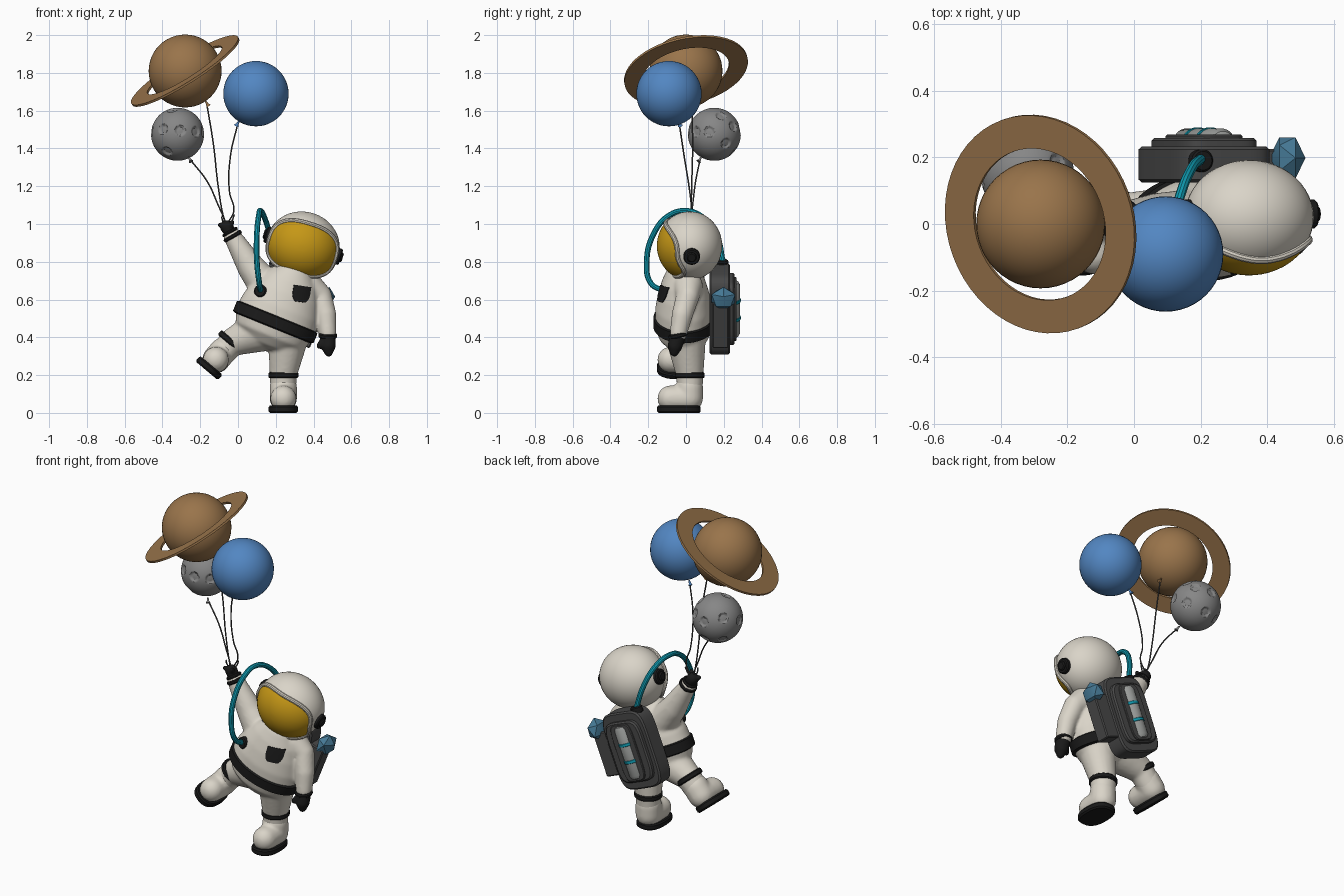
import bpy, bmesh, math
from mathutils import Vector, Matrix
from mathutils.bvhtree import BVHTree

if "Cube" in bpy.data.objects:
    bpy.data.objects.remove(bpy.data.objects["Cube"])

def mat(name, r, g, b):
    m = bpy.data.materials.new(name)
    m.diffuse_color = (r, g, b, 1)
    m.use_nodes = True
    m.node_tree.nodes["Principled BSDF"].inputs["Base Color"].default_value = m.diffuse_color
    return m

SUIT = mat("suit white", .70, .66, .58)
BLACK = mat("black rubber", .01, .01, .01)
GOLD = mat("visor gold", .56, .31, .008)
DARK = mat("dark grey", .065, .065, .065)
LIGHT = mat("tank grey", .32, .33, .32)
TEAL = mat("hose teal", .005, .32, .43)
BLUE = mat("balloon blue", .085, .24, .54)
BROWN = mat("planet brown", .32, .175, .07)
MOON = mat("moon grey", .24, .24, .24)
GEM = mat("crystal blue", .06, .19, .30)

def finish(name, bm, m):
    bmesh.ops.recalc_face_normals(bm, faces=bm.faces)
    me = bpy.data.meshes.new(name)
    bm.to_mesh(me)
    bm.free()
    me.materials.append(m)
    ob = bpy.data.objects.new(name, me)
    bpy.context.collection.objects.link(ob)
    return ob

def frame(pos, axis=None, tilt=0):
    """Matrix at pos, with z along axis or tilted sideways about y."""
    r = Vector(axis).to_track_quat('Z', 'Y').to_matrix().to_4x4() if axis else Matrix.Rotation(math.radians(tilt), 4, 'Y')
    return Matrix.Translation(pos) @ r

def loop(a, b, p, n):
    """Superellipse outline."""
    out = []
    for i in range(n):
        c, s = math.cos(2 * math.pi * i / n), math.sin(2 * math.pi * i / n)
        out.append((a * math.copysign(abs(c) ** (2 / p), c), b * math.copysign(abs(s) ** (2 / p), s)))
    return out

def add_rings(bm, prof, M, p=2, n=48, cap=True):
    """Loft superellipse sections (z, half width, half depth)."""
    rows = [[bm.verts.new(M @ Vector((x, y, z))) for x, y in loop(a, b, p, n)] for z, a, b in prof]
    for r, s in zip(rows, rows[1:]):
        for i in range(n):
            bm.faces.new((r[i], r[(i + 1) % n], s[(i + 1) % n], s[i]))
    if cap:
        bm.faces.new(rows[0][::-1])
        bm.faces.new(rows[-1])

def rings(name, prof, M, m, p=2, n=48, cap=True):
    bm = bmesh.new()
    add_rings(bm, prof, M, p, n, cap)
    bmesh.ops.remove_doubles(bm, verts=bm.verts, dist=1e-5)
    return finish(name, bm, m)

def disc(name, M, r, h, m, e=.006):
    """Cylinder with softened rims."""
    return rings(name, [(-h, r - e, r - e), (-h + e, r, r), (h - e, r, r), (h, r - e, r - e)], M, m)

def ball(name, pos, r, m, M=Matrix()):
    bm = bmesh.new()
    bmesh.ops.create_uvsphere(bm, u_segments=48, v_segments=24, radius=1,
                              matrix=Matrix.Translation(pos) @ M @ Matrix.Diagonal((*r, 1)))
    return finish(name, bm, m)

def blob(name, paths, m, M=Matrix(), bm=None, voxel=.009, it=5):
    """Sweep spheres along paths of (x, y, z, radius) and fuse them smoothly."""
    bm = bm or bmesh.new()
    for path in paths:
        for p, q in zip(path, path[1:]):
            for i in range(13):
                v = Vector(p).lerp(Vector(q), i / 12)
                bmesh.ops.create_uvsphere(bm, u_segments=20, v_segments=12, radius=v.w,
                                          matrix=M @ Matrix.Translation(v.xyz))
    ob = finish(name, bm, m)
    rm = ob.modifiers.new("fuse", 'REMESH')
    rm.mode, rm.voxel_size, rm.use_smooth_shade = 'VOXEL', voxel, True
    sm = ob.modifiers.new("soften", 'SMOOTH')
    sm.factor, sm.iterations = .5, it
    return ob

def tube(name, pts, r, m, closed=False):
    cu = bpy.data.curves.new(name, 'CURVE')
    cu.dimensions, cu.bevel_depth, cu.bevel_resolution, cu.resolution_u, cu.use_fill_caps = '3D', r, 3, 8, True
    sp = cu.splines.new('BEZIER')
    sp.bezier_points.add(len(pts) - 1)
    for b, p in zip(sp.bezier_points, pts):
        b.co, b.handle_left_type, b.handle_right_type = p, 'AUTO', 'AUTO'
    sp.use_cyclic_u = closed
    cu.materials.append(m)
    ob = bpy.data.objects.new(name, cu)
    bpy.context.collection.objects.link(ob)

# Suit: leaning torso fused with arms and legs
BODY = frame((.198, -.012, .483), tilt=22)
bm = bmesh.new()
add_rings(bm, [(-.15, .06, .05), (-.13, .13, .09), (-.08, .195, .135), (0, .222, .152), (.08, .212, .15),
               (.16, .185, .135), (.23, .15, .115), (.29, .10, .09), (.33, .06, .06)], BODY)
suit = blob("suit", [
    [(.17, .01, .64, .095), (.07, .02, .77, .074), (-.03, .02, .935, .047)],
    [(.37, .01, .67, .08), (.435, .01, .62, .062), (.465, -.02, .52, .056), (.475, -.04, .42, .046)],
    [(.13, 0, .44, .115), (-.03, .02, .375, .073), (-.11, .02, .285, .067)],
    [(.265, 0, .39, .105), (.24, .02, .21, .074), (.24, .02, .11, .067)]], SUIT, bm=bm, it=6)
rings("belt", [(-.037, .214, .15), (-.03, .23, .16), (.025, .23, .16), (.032, .215, .15)], BODY, BLACK)

# Boots with soles and knee bands, one planted and one swung out
for side, M in (("planted", frame((.24, 0, 0))), ("raised", frame((-.166, 0, .223), tilt=40))):
    blob(side + "_boot", [[(0, -.083, .076, .069), (0, .005, .078, .073)],
                          [(0, .018, .08, .073), (0, .018, .135, .073)]], SUIT, M)
    rings(side + "_sole", [(0, .07, .108), (.008, .078, .116), (.03, .078, .116), (.038, .072, .11)],
          M @ Matrix.Translation((0, -.038, 0)), BLACK, p=2.5)
    disc(side + "_knee_band", M @ Matrix.Translation((0, .02, .20)), .079, .016, BLACK)

# Gloves and cuffs
up = (-.5, 0, .85)
disc("raised_cuff", frame((-.028, .02, .935), up), .053, .011, BLACK)
disc("raised_cuff_upper", frame((-.042, .02, .958), up), .045, .009, BLACK)
blob("raised_glove", [[(-.042, .02, .955, .032), (-.06, .022, .985, .035)],
                      [(-.06, .02, .985, .02), (-.095, .01, .995, .013)],
                      [(-.05, .01, .98, .02), (-.03, -.01, 1.01, .012)]], BLACK, voxel=.006, it=3)
disc("lowered_cuff", frame((.475, -.043, .41), (.05, -.2, 1)), .05, .012, BLACK)
blob("lowered_glove", [[(.476, -.047, .395, .042), (.478, -.058, .355, .039), (.48, -.062, .32, .022)],
                       [(.46, -.055, .38, .028), (.432, -.07, .355, .017)]], BLACK, voxel=.006, it=3)

# Helmet, visor, visor rim and ear caps
HEAD = frame((.345, .02, .885), tilt=17)
HR = Vector((.195, .172, .18))
ball("helmet", (0, 0, 0), HR, SUIT, HEAD)

def on_helmet(x, z, k):
    d = max(.01, 1 - (x / HR.x) ** 2 - (z / HR.z) ** 2)
    return HEAD @ (Vector((x, -HR.y * math.sqrt(d), z)) * k)

edge = loop(.181, .136, 2.6, 64)
bm = bmesh.new()
rows = [[bm.verts.new(on_helmet(x * k / 12, z * k / 12 - .015, 1.012)) for x, z in edge] for k in range(1, 13)]
bm.faces.new(rows[0])
for r, s in zip(rows, rows[1:]):
    for i in range(64):
        bm.faces.new((r[i], r[(i + 1) % 64], s[(i + 1) % 64], s[i]))
finish("visor", bm, GOLD)
tube("visor_rim", [on_helmet(x, z - .015, 1) for x, z in edge[::2]], .013, SUIT, True)
for s in (-1, 1):
    M = HEAD @ frame((s * .195, .01, 0), (s, 0, 0))
    disc("ear_cap", M, .044, .014, BLACK)
    disc("ear_button", M @ Matrix.Translation((0, 0, .012)), .026, .012, BLACK)

# Chest patch and hose socket, laid on the suit surface
deps = bpy.context.evaluated_depsgraph_get()
tree = BVHTree.FromObject(suit, deps)

def chest(x, z):
    hit = tree.ray_cast(Vector((x, -1, z)), Vector((0, 1, 0)))[0]
    return hit if hit else Vector((x, -.1, z))

bm = bmesh.new()
grid = []
for j in range(7):
    w = .046 * (1 if j > 2 else (.62, .84, .96)[j])
    row = []
    for i in range(7):
        x, z = w * (i - 3) / 3, -.042 + .014 * j
        row.append(bm.verts.new(chest(.336 + x + .15 * z, .63 + z - .15 * x) + Vector((0, -.007, 0))))
    grid.append(row)
for r, s in zip(grid, grid[1:]):
    for i in range(6):
        bm.faces.new((r[i], r[i + 1], s[i + 1], s[i]))
patch = finish("chest_patch", bm, BLACK)
patch.modifiers.new("thickness", 'SOLIDIFY').thickness = .009
sock = chest(.12, .645)
disc("chest_hose_socket", frame(sock, (-.25, -1, .1)), .033, .018, BLACK)

# Backpack: stacked rounded slabs, tank with bands, side box and crystal
PACK = frame((.21, 0, .55), tilt=22)
BACK = PACK @ Matrix.Rotation(-math.pi / 2, 4, 'X')
def slab(name, y0, y1, a, b, e=.008):
    rings(name, [(y0, a - e, b - e), (y0 + e, a, b), (y1 - e, a, b), (y1, a - e, b - e)], BACK, DARK, p=5, n=64)
slab("pack_body", .125, .232, .15, .226)
slab("pack_lid", .22, .258, .122, .178)
slab("pack_lid_trim", .25, .268, .075, .168, .004)
TANK = PACK @ Matrix.Translation((0, .24, 0))
rings("tank", [(-.16, .02, .02), (-.152, .038, .038), (-.135, .047, .047), (.135, .047, .047),
               (.152, .038, .038), (.16, .02, .02)], TANK, LIGHT)
for z in (-.05, .05):
    disc("tank_band", TANK @ Matrix.Translation((0, 0, z)), .05, .009, TEAL, .002)
bm = bmesh.new()
bmesh.ops.create_cube(bm, size=1, matrix=PACK @ Matrix.Translation((.18, .183, 0)) @ Matrix.Diagonal((.11, .085, .26, 1)))
box = finish("pack_side_box", bm, DARK)
box.modifiers.new("edge", 'BEVEL').width = .006
bm = bmesh.new()
bmesh.ops.create_icosphere(bm, subdivisions=1, radius=1,
                           matrix=frame((.46, .198, .605), tilt=22) @ Matrix.Diagonal((.052, .073, .066, 1)))
finish("crystal", bm, GEM)

# Air hose from chest over the shoulder to the pack
tube("air_hose", [sock, (.113, -.185, .685), (.10, -.208, .80), (.10, -.17, .95), (.11, -.09, 1.045),
                  (.118, 0, 1.07), (.14, .09, 1.035), (.172, .165, .93), (.20, .195, .80)], .015, TEAL)
disc("pack_hose_socket", frame((.20, .19, .79), tilt=22), .034, .02, BLACK)

# Balloons: ringed planet, blue planet and cratered moon
PLANET, SEA, LUNA = Vector((-.28, 0, 1.81)), Vector((.095, -.09, 1.69)), Vector((-.32, .15, 1.475))
ball("ringed_planet", PLANET, (.193,) * 3, BROWN)
t = .006
rings("planet_ring", [(-t, .333, .333), (t, .333, .333), (t, .232, .232), (-t, .232, .232), (-t, .333, .333)],
      frame(PLANET, (-.52, -.19, .83)), BROWN, n=56, cap=False)
ball("blue_planet", SEA, (.173,) * 3, BLUE)
craters = [Vector(c).normalized() for c in (
    (-.55, -.8, .2), (.1, -.98, .15), (.7, -.7, .1), (-.4, -.65, -.65), (.96, -.2, .1), (.65, .25, .7), (.6, .7, .3),
    (.84, .45, -.35), (0, 1, .2), (-.7, .6, .4), (-.6, .5, -.6), (-.97, -.1, .1), (.1, .75, -.65), (-.2, -.3, .93))]
bm = bmesh.new()
bmesh.ops.create_icosphere(bm, subdivisions=6, radius=.14)
for v in bm.verts:
    a = min(v.co.angle(c) for c in craters)
    v.co *= 1 - .07 * min(1, max(0, (.21 - a) / .06))
bmesh.ops.translate(bm, verts=bm.verts, vec=LUNA)
finish("moon", bm, MOON)

# Knots and strings gathered in the raised hand
for name, c, knot, m, mid in (
        ("planet", PLANET, (-.166, .03, 1.64), BROWN, [(-.13, .035, 1.42), (-.105, .03, 1.2), (-.075, .025, 1.03)]),
        ("blue", SEA, (0, -.036, 1.535), BLUE, [(-.04, -.01, 1.36), (-.045, .02, 1.17), (-.022, .03, 1.07), (-.05, .03, 1.01)]),
        ("moon", LUNA, (-.256, .075, 1.345), MOON, [(-.16, .05, 1.22), (-.105, .035, 1.1), (-.07, .025, 1.02)])):
    k = Vector(knot)
    rings(name + "_knot", [(-.012, .004, .004), (.008, .007, .007), (.018, .013, .013)], frame(k, k - c), m, n=16)
    tube(name + "_string", [k] + mid + [(-.06, .02, .985)], .004, DARK)
tube("string_ends", [(-.06, .02, .98), (-.085, .01, 1.03), (-.08, 0, 1.05)], .004, DARK)
tube("string_ends_short", [(-.055, .02, .98), (-.03, .03, 1.02), (-.02, .035, 1.05)], .004, DARK)

# Apply modifiers and shading
bpy.ops.object.select_all(action='SELECT')
bpy.context.view_layer.objects.active = suit
bpy.ops.object.convert(target='MESH')
bpy.ops.object.shade_smooth_by_angle(angle=math.radians(35))
